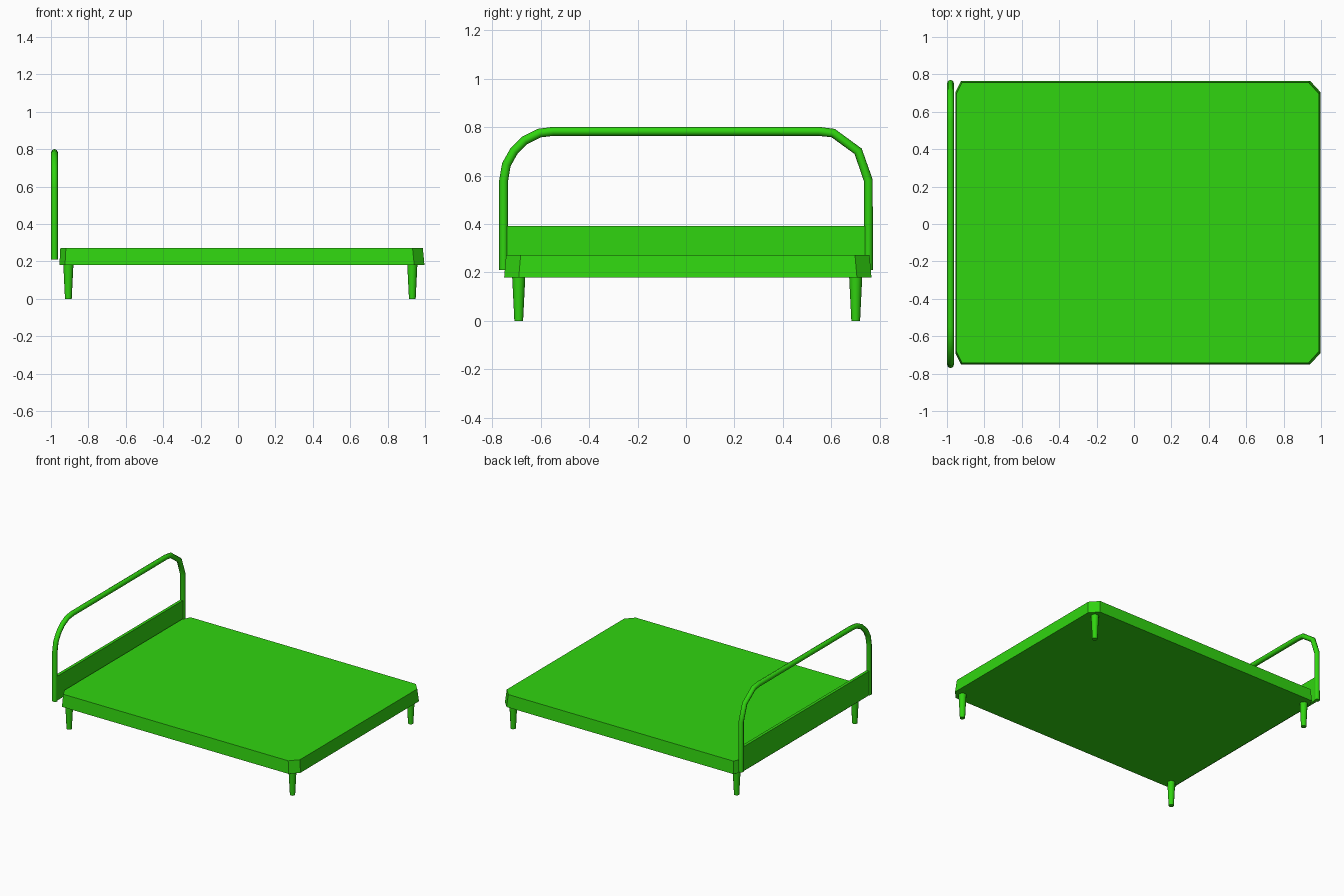
import bpy
import bmesh
from math import radians

cube = bpy.data.objects.get("Cube")
if cube:
    bpy.data.objects.remove(cube, do_unlink=True)

# Single green for the whole bed
green = bpy.data.materials.new("bright_green")
green.use_nodes = True
colour = (0.03, 0.66, 0.005, 1)
green.diffuse_color = colour
green.node_tree.nodes["Principled BSDF"].inputs["Base Color"].default_value = colour


def smooth(obj, angle=35):
    bpy.ops.object.select_all(action="DESELECT")
    obj.select_set(True)
    bpy.context.view_layer.objects.active = obj
    bpy.ops.object.shade_smooth_by_angle(angle=radians(angle))


def add_mesh(name, bm):
    bmesh.ops.recalc_face_normals(bm, faces=bm.faces)
    mesh = bpy.data.meshes.new(name)
    bm.to_mesh(mesh)
    bm.free()
    mesh.materials.append(green)
    obj = bpy.data.objects.new(name, mesh)
    bpy.context.collection.objects.link(obj)
    return obj


def outline(x0, x1, y0, y1, back_cut, front_cut, cut):
    """Rectangle with clipped corners, anticlockwise."""
    return [(x0 + back_cut, y0), (x1 - front_cut, y0), (x1, y0 + cut), (x1, y1 - cut),
            (x1 - front_cut, y1), (x0 + back_cut, y1), (x0, y1 - cut), (x0, y0 + cut)]


# Mattress base: clipped corners, sides leaning slightly inwards
bm = bmesh.new()
low = [bm.verts.new((x, y, 0.18)) for x, y in
       outline(-0.955, 0.997, -0.75, 0.765, 0.03, 0.055, 0.06)]
high = [bm.verts.new((x, y, 0.272)) for x, y in
        outline(-0.95, 0.988, -0.742, 0.757, 0.03, 0.055, 0.06)]
bm.faces.new(low)
bm.faces.new(high)
for i in range(len(low)):
    j = (i + 1) % len(low)
    bm.faces.new((low[i], low[j], high[j], high[i]))
add_mesh("mattress_base", bm)

# Tapered legs
for end, x in (("back", -0.907), ("front", 0.932)):
    for side, y in (("right", -0.69), ("left", 0.70)):
        bpy.ops.mesh.primitive_cone_add(vertices=12, radius1=0.018, radius2=0.027,
                                        depth=0.182, location=(x, y, 0.091))
        leg = bpy.context.object
        leg.name = f"{end}_{side}_leg"
        leg.data.materials.append(green)
        smooth(leg)

# Headboard tube: one finely bent corner, one coarse corner
path = [(-0.752, 0.21), (-0.752, 0.58), (-0.741, 0.645), (-0.71, 0.70), (-0.665, 0.745),
        (-0.605, 0.775), (-0.548, 0.782), (0.548, 0.782), (0.607, 0.775),
        (0.71, 0.70), (0.752, 0.58), (0.752, 0.21)]
curve = bpy.data.curves.new("headboard_tube", "CURVE")
curve.dimensions = "3D"
curve.bevel_depth = 0.0185
curve.bevel_resolution = 2
curve.use_fill_caps = True
spline = curve.splines.new("POLY")
spline.points.add(len(path) - 1)
for point, (y, z) in zip(spline.points, path):
    point.co = (-0.981, y, z, 1)
curve.materials.append(green)
tube = bpy.data.objects.new("headboard_tube", curve)
bpy.context.collection.objects.link(tube)
bpy.ops.object.select_all(action="DESELECT")
tube.select_set(True)
bpy.context.view_layer.objects.active = tube
bpy.ops.object.convert(target="MESH")
smooth(bpy.context.object, 50)

# Headboard panel between the uprights
bm = bmesh.new()
bmesh.ops.create_cube(bm, size=1)
for v in bm.verts:
    v.co = (-0.981 + v.co.x * 0.022, v.co.y * 1.49, 0.301 + v.co.z * 0.18)
add_mesh("headboard_panel", bm)
